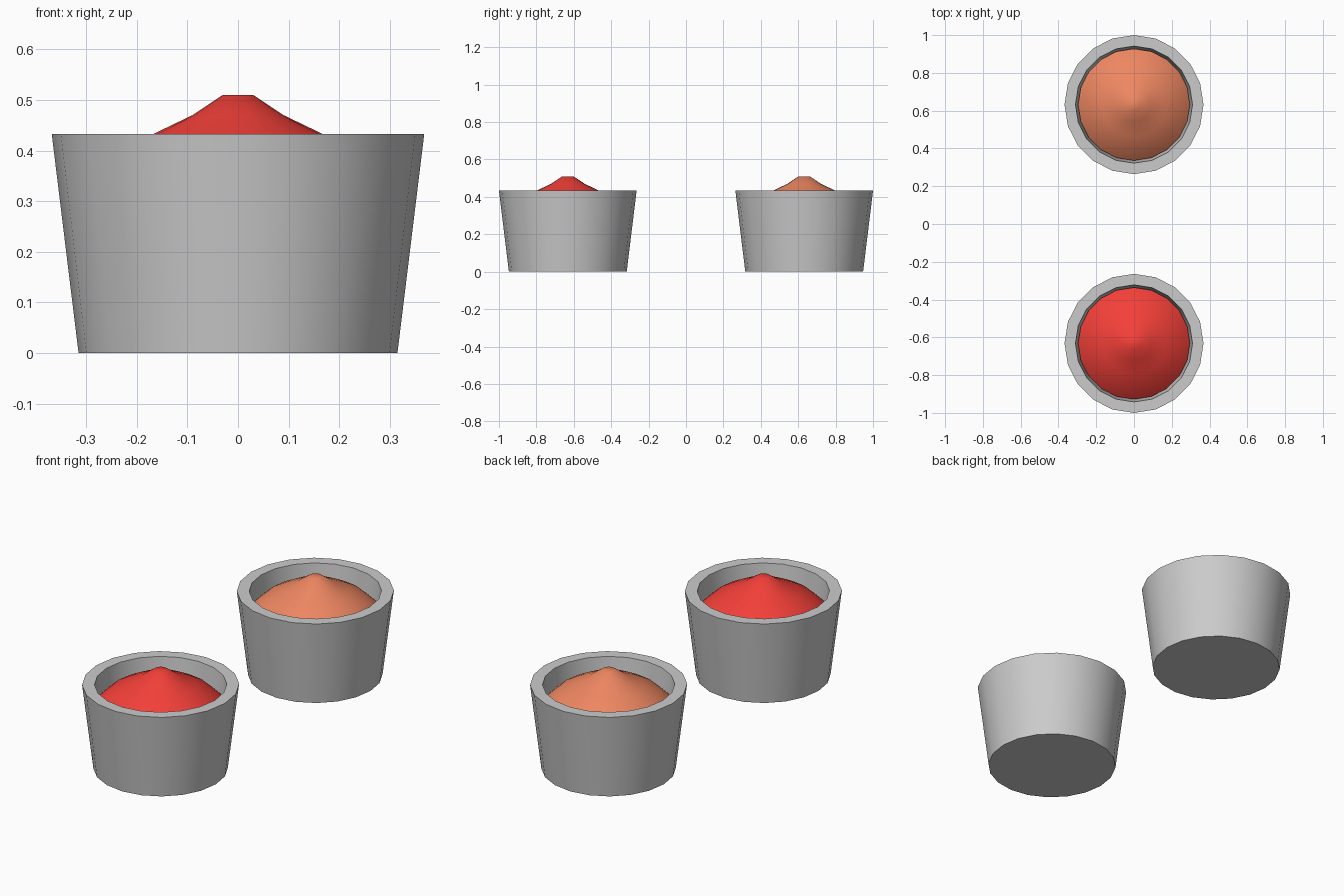
import bpy, bmesh, math

if "Cube" in bpy.data.objects:
    bpy.data.objects.remove(bpy.data.objects["Cube"])

SIDES = 20


def lathe(name, profile, y, color=None, angle=30):
    """Spin an (r, z) profile around z; r = 0 closes with a cap face."""
    bm = bmesh.new()
    rings = []
    for r, z in profile:
        rings.append([bm.verts.new((r * math.cos(2 * math.pi * i / SIDES),
                                    r * math.sin(2 * math.pi * i / SIDES), z))
                      for i in range(SIDES)])
    for a, b in zip(rings, rings[1:]):
        for i in range(SIDES):
            j = (i + 1) % SIDES
            bm.faces.new((a[i], a[j], b[j], b[i]))
    bm.faces.new(rings[0][::-1])
    bm.faces.new(rings[-1])
    bmesh.ops.recalc_face_normals(bm, faces=bm.faces[:])
    mesh = bpy.data.meshes.new(name)
    bm.to_mesh(mesh)
    bm.free()
    obj = bpy.data.objects.new(name, mesh)
    obj.location.y = y
    bpy.context.collection.objects.link(obj)
    if color:
        mat = bpy.data.materials.new(name + "_color")
        mat.diffuse_color = (*color, 1)
        mat.use_nodes = True
        mat.node_tree.nodes["Principled BSDF"].inputs["Base Color"].default_value = mat.diffuse_color
        mesh.materials.append(mat)
    bpy.ops.object.select_all(action='DESELECT')
    obj.select_set(True)
    bpy.context.view_layer.objects.active = obj
    bpy.ops.object.shade_smooth_by_angle(angle=math.radians(angle))
    return obj


# Tapered bowl: outer wall, flat rim, inner wall, floor
BOWL = [(0.315, 0), (0.368, 0.433), (0.31, 0.433), (0.268, 0.06)]
# Heaped powder: underside at the floor, edge at the wall, mound, small flat tip
POWDER = [(0.264, 0.061), (0.296, 0.34), (0.24, 0.392), (0.167, 0.433),
          (0.09, 0.47), (0.03, 0.51)]

for side, y, color in (("front", -0.632, (0.9, 0.05, 0.04)),
                       ("back", 0.632, (0.85, 0.24, 0.12))):
    lathe(side + "_bowl", BOWL, y)
    lathe(side + "_powder", POWDER, y, color, angle=40)
